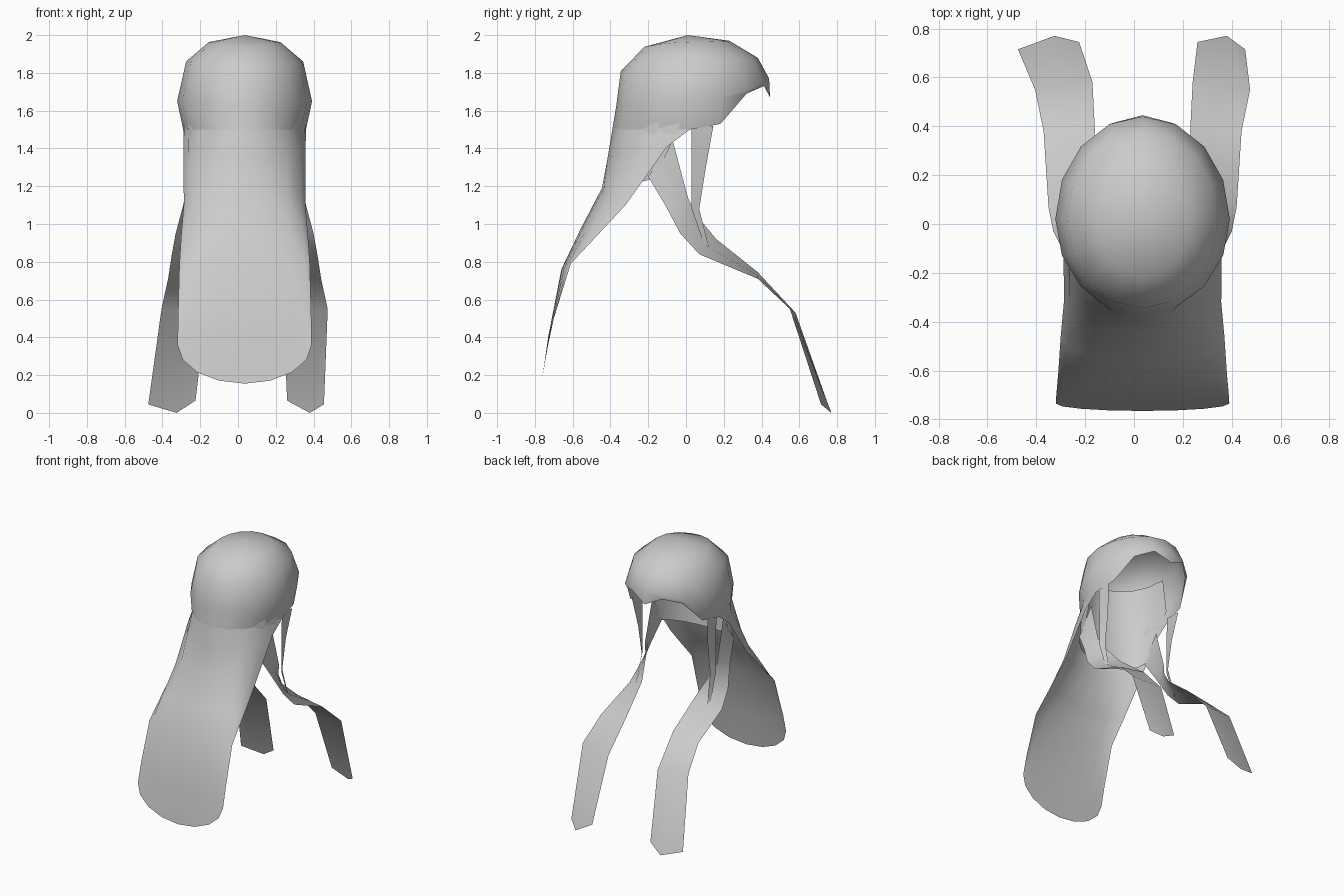
import bpy, bmesh
from math import sin, cos, pi

if "Cube" in bpy.data.objects:
    bpy.data.objects.remove(bpy.data.objects["Cube"])

CX = 0.035  # head centre is slightly off the origin


def make_object(name, rows, closed=False, pole=None):
    """Skin rows of points into an open sheet, optionally closed round and capped."""
    bm = bmesh.new()
    grid = [[bm.verts.new(p) for p in row] for row in rows]
    n = len(grid[0])
    for a, b in zip(grid, grid[1:]):
        for i in range(n if closed else n - 1):
            j = (i + 1) % n
            bm.faces.new((a[i], a[j], b[j], b[i]))
    if pole:
        top = bm.verts.new(pole)
        for i in range(n):
            bm.faces.new((top, grid[0][(i + 1) % n], grid[0][i]))
    bmesh.ops.remove_doubles(bm, verts=bm.verts, dist=0.0005)
    bmesh.ops.recalc_face_normals(bm, faces=bm.faces)
    for f in bm.faces:
        f.smooth = True
    mesh = bpy.data.meshes.new(name)
    bm.to_mesh(mesh)
    bm.free()
    obj = bpy.data.objects.new(name, mesh)
    bpy.context.collection.objects.link(obj)
    return obj


def half_ring(hw, y_mid, z_mid, y_side, z_side, n=8):
    """Half ellipse round the rear of the head, from one side to the other."""
    pts = []
    for i in range(n + 1):
        t = -pi / 2 + pi * i / n
        k = cos(t)
        pts.append((CX + hw * sin(t), y_side + (y_mid - y_side) * k,
                    z_side + (z_mid - z_side) * k))
    return pts


def full_ring(hw, y_far, y_near, z_far, z_side, z_near, y_side=0.02):
    """Egg-shaped ring of 16 points; near is -y, far is the face side."""
    pts = []
    for i in range(16):
        t = -pi / 2 + 2 * pi * i / 16
        k = cos(t)
        y, z = (y_near, z_near) if k >= 0 else (y_far, z_far)
        k = abs(k)
        pts.append((CX + hw * sin(t), y_side + (y - y_side) * k,
                    z_side + (z - z_side) * k * k))
    return pts


# Crown cap with a scalloped hairline over the face
hairline = full_ring(0.325, 0.445, -0.39, 1.68, 1.5, 1.5)
for i, z in zip(range(9, 16), (1.53, 1.69, 1.73, 1.67, 1.73, 1.69, 1.53)):
    hairline[i] = (*hairline[i][:2], z)
cap = [full_ring(0.19, 0.23, -0.22, 1.97, 1.963, 1.938),
       full_ring(0.31, 0.38, -0.345, 1.88, 1.86, 1.81),
       full_ring(0.357, 0.44, -0.37, 1.77, 1.65, 1.62),
       hairline]
make_object("crown_hair", cap, closed=True, pole=(CX, 0.01, 2.0))

# Long sheet of hair hanging from the crown, ending in a rounded hem
sheet = [half_ring(0.325, -0.39, 1.5, 0.02, 1.5),
         half_ring(0.323, -0.415, 1.35, -0.1, 1.41),
         half_ring(0.322, -0.445, 1.19, -0.32, 1.1),
         half_ring(0.335, -0.56, 0.97, -0.46, 0.95),
         half_ring(0.345, -0.66, 0.76, -0.61, 0.79),
         half_ring(0.353, -0.73, 0.4, -0.70, 0.5),
         half_ring(0.355, -0.765, 0.155, -0.735, 0.36)]
make_object("long_hair", sheet)

# Inner layer at the nape
nape = [half_ring(0.28, -0.315, 1.8, 0.02, 1.82),
        half_ring(0.33, -0.345, 1.6, 0.0, 1.6),
        half_ring(0.31, -0.35, 1.4, -0.09, 1.4),
        half_ring(0.29, -0.33, 1.2, -0.17, 1.24)]
make_object("nape_hair", nape)

# Long front locks: twisted strips given as outer and inner edges
outer = [(0.295, -0.2, 1.25), (0.325, -0.11, 1.1), (0.365, -0.03, 0.95),
         (0.385, 0.07, 0.84), (0.405, 0.38, 0.71), (0.44, 0.55, 0.55)]
inner = [(0.295, -0.07, 1.44), (0.3, 0.01, 1.14), (0.26, 0.06, 1.04),
         (0.22, 0.16, 0.92), (0.195, 0.38, 0.745), (0.205, 0.58, 0.53)]
feet = {1: (0.42, 0.345, 0.225), -1: (0.51, 0.36, 0.26)}

# Short pointed locks in front of the ears
spike = [((0.31, 0.03, 1.52), (0.315, 0.145, 1.52)),
         ((0.305, 0.03, 1.3), (0.29, 0.105, 1.3)),
         ((0.305, 0.03, 1.08), (0.285, 0.07, 1.08)),
         ((0.31, 0.11, 0.85), (0.30, 0.13, 0.84))]

for side, label in ((1, "right"), (-1, "left")):
    def place(p):
        return (CX + side * p[0], p[1], p[2])
    rows = []
    for a, b in zip(outer, inner):
        mid = tuple((u + v) / 2 for u, v in zip(a, b))
        rows.append([place(p) for p in (a, mid, b)])
    xo, xm, xi = feet[side]
    rows.append([place(p) for p in
                 ((xo, 0.715, 0.045), (xm, 0.77, 0.0), (xi, 0.745, 0.065))])
    make_object("front_lock_" + label, rows)
    make_object("ear_lock_" + label, [[place(p) for p in r] for r in spike])
